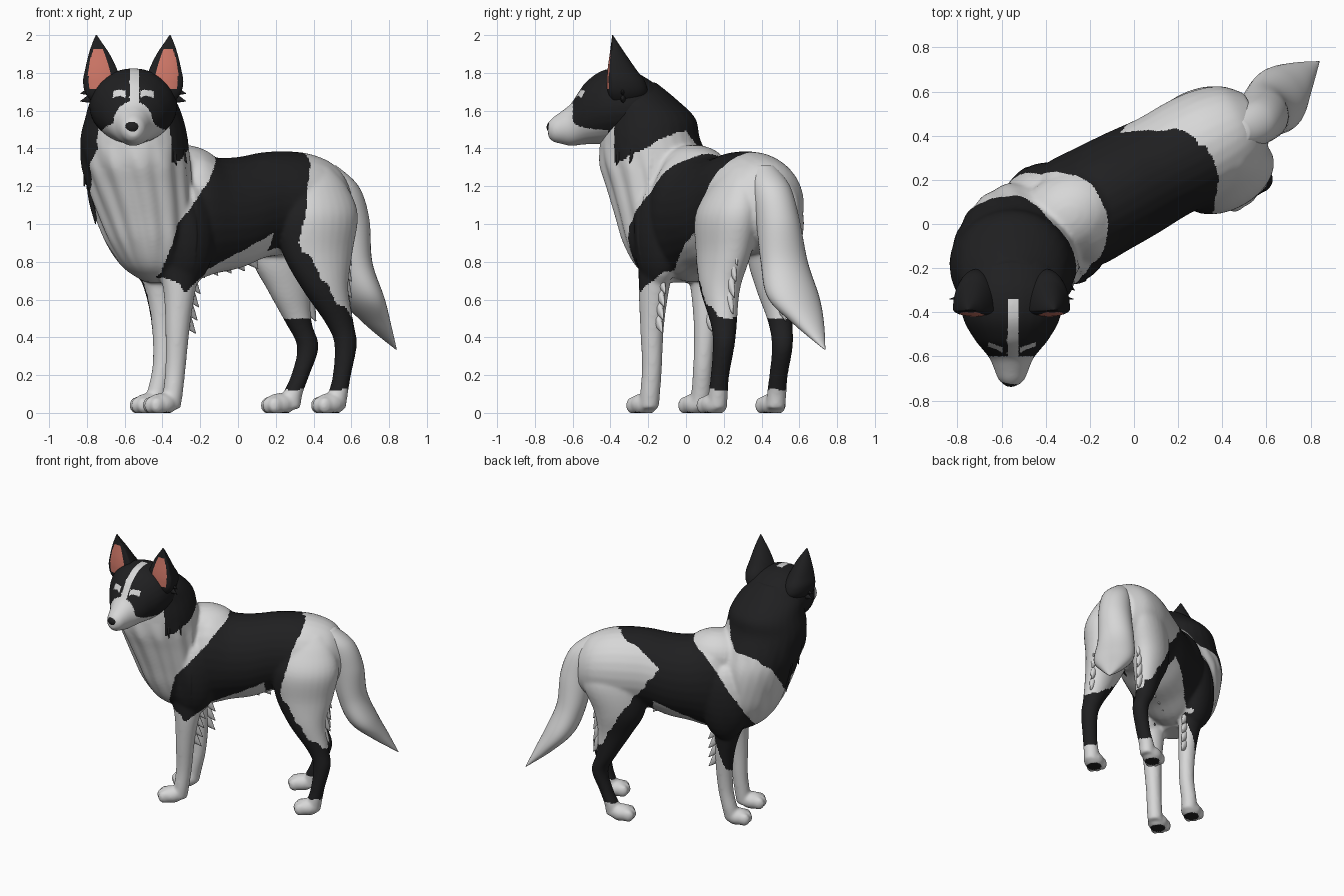
import bpy, bmesh, math
from mathutils import Vector

if "Cube" in bpy.data.objects:
    bpy.data.objects.remove(bpy.data.objects["Cube"])

# body axis: D runs from chest to rump, N points to the far flank
A = math.radians(28)
D, N = Vector((math.cos(A), math.sin(A), 0)), Vector((-math.sin(A), math.cos(A), 0))
X, Y, Z = Vector((1, 0, 0)), Vector((0, 1, 0)), Vector((0, 0, 1))
ORIGIN = Vector((0, 0.19, 0))
HX = -0.555  # head centre line


def material(name, rgb):
    m = bpy.data.materials.new(name)
    m.diffuse_color = (*rgb, 1)
    m.use_nodes = True
    m.node_tree.nodes["Principled BSDF"].inputs["Base Color"].default_value = m.diffuse_color
    return m


MATS = [material("white_fur", (0.68, 0.68, 0.68)),
        material("black_fur", (0.014, 0.014, 0.015)),
        material("inner_ear_pink", (0.64, 0.19, 0.14))]
WHITE, BLACK, PINK = 0, 1, 2


def lerp(table, v):
    """Piecewise linear lookup in an ascending table."""
    if v <= table[0][0]:
        return table[0][1]
    for (a, fa), (b, fb) in zip(table, table[1:]):
        if v <= b:
            return fa + (fb - fa) * (v - a) / (b - a)
    return table[-1][1]


def loft(bm, rings, u, v, sides=28, steps=5, front=1.0):
    """Closed tube through rings (x, y, z, radius_u, radius_v), smoothly interpolated."""
    pts, n = [], len(rings)
    for i in range(n - 1):
        p0, p1, p2, p3 = (rings[max(0, min(n - 1, j))] for j in (i - 1, i, i + 1, i + 2))
        for k in range(steps):
            t = k / steps
            pts.append([0.5 * (2 * b + (c - a) * t + (2 * a - 5 * b + 4 * c - d) * t * t
                               + (3 * b - a - 3 * c + d) * t ** 3) for a, b, c, d in zip(p0, p1, p2, p3)])
    pts.append(rings[-1])
    loops = []
    for x, y, z, a, b in pts:
        loop = []
        for k in range(sides):
            w = 2 * math.pi * k / sides
            sv = math.sin(w)
            loop.append(bm.verts.new(Vector((x, y, z)) + u * max(a, .002) * math.cos(w)
                                     + v * max(b, .002) * sv * (front if sv < 0 else 1)))
        loops.append(loop)
    for la, lb in zip(loops, loops[1:]):
        for k in range(sides):
            bm.faces.new((la[k], la[(k + 1) % sides], lb[(k + 1) % sides], lb[k]))
    bm.faces.new(loops[0])
    bm.faces.new(loops[-1])


def ball(bm, c, a, b, h):
    """Ellipsoid aligned with the body axis."""
    vs = bmesh.ops.create_uvsphere(bm, u_segments=24, v_segments=14, radius=1)["verts"]
    for p in vs:
        p.co = Vector(c) + D * p.co.x * a + N * p.co.y * b + Z * p.co.z * h


def finish(name, bm, rule, voxel=0, shape=None):
    """Make the object, fuse overlapping volumes, then colour the faces by rule."""
    bmesh.ops.recalc_face_normals(bm, faces=bm.faces)
    me = bpy.data.meshes.new(name)
    bm.to_mesh(me)
    bm.free()
    ob = bpy.data.objects.new(name, me)
    bpy.context.collection.objects.link(ob)
    if voxel:
        r = ob.modifiers.new("fuse", 'REMESH')
        r.mode, r.voxel_size = 'VOXEL', voxel
        s = ob.modifiers.new("soften", 'SMOOTH')
        s.factor, s.iterations = 0.5, 14
        dg = bpy.context.evaluated_depsgraph_get()
        me = bpy.data.meshes.new_from_object(ob.evaluated_get(dg))
        ob.modifiers.clear()
        ob.data = me
        me.name = name
    for p in me.vertices:
        if shape:
            shape(p.co)
        p.co.z = max(p.co.z, 0)
    me.update()
    me.materials.clear()
    for m in MATS:
        me.materials.append(m)
    for f in me.polygons:
        f.material_index = rule(f.center, f.normal)
        f.use_smooth = True
    return ob


# ---- body: torso, ruff, shoulders, legs and paws fused together
bm = bmesh.new()
torso = [(-.55, 1.0, .1, .16), (-.47, 1.0, .2, .27), (-.32, 1.05, .26, .36), (-.15, 1.045, .26, .31),
         (0, 1.06, .255, .295), (.15, 1.1, .245, .28), (.3, 1.11, .25, .275), (.43, 1.11, .24, .26),
         (.55, 1.1, .2, .22), (.63, 1.08, .12, .15)]
loft(bm, [(*(ORIGIN + D * s).xy, z, w, h) for s, z, w, h in torso], N, Z)
ruff = [(-.555, -.28, 1.75, .12, .12), (-.555, -.25, 1.66, .22, .2), (-.55, -.2, 1.56, .26, .25),
        (-.55, -.19, 1.45, .285, .265), (-.54, -.16, 1.32, .288, .295), (-.52, -.12, 1.2, .283, .3),
        (-.49, -.09, 1.05, .268, .285), (-.46, -.07, .9, .24, .26), (-.43, -.06, .77, .18, .2),
        (-.41, -.05, .69, .08, .1)]
loft(bm, ruff, X, Y)
for sh in ((-.28, -.15, .95), (-.438, .147, .95)):
    ball(bm, sh, .17, .12, .29)
# nape joining the ruff to the back
ball(bm, (-.3, .04, 1.25), .24, .19, .17)

hind_near = [(.42, .27, 1.3, .08, .04), (.42, .25, 1.2, .17, .1), (.42, .22, 1.05, .23, .15), (.42, .2, .85, .2, .13),
             (.46, .18, .66, .13, .1), (.54, .2, .47, .075, .068), (.57, .2, .36, .06, .058), (.55, .18, .2, .048, .05),
             (.53, .17, .1, .052, .052), (.52, .165, .02, .05, .05)]
hind_far = [(.3, .43, 1.3, .07, .04), (.28, .45, 1.2, .15, .09), (.28, .47, 1.03, .22, .13), (.24, .46, .82, .18, .12),
            (.27, .47, .65, .12, .09), (.32, .5, .48, .072, .064), (.37, .51, .35, .058, .055), (.33, .49, .2, .048, .05),
            (.29, .48, .1, .052, .052), (.28, .475, .02, .05, .05)]
fore_near = [(-.31, -.15, .85, .14, .09), (-.31, -.17, .65, .088, .078), (-.32, -.18, .45, .066, .062),
             (-.33, -.18, .25, .055, .053), (-.345, -.19, .1, .053, .053), (-.355, -.195, .02, .05, .05)]
fore_far = [(-.45, .09, .85, .14, .09), (-.415, .1, .65, .083, .073), (-.395, .1, .45, .062, .058),
            (-.4, .09, .25, .053, .052), (-.43, .08, .1, .053, .053), (-.44, .07, .02, .05, .05)]
PAWS = [(.485, .147), (.22, .458), (-.405, -.225), (-.475, .05)]
for leg in (hind_near, hind_far, fore_near, fore_far):
    loft(bm, leg, D, N)
for x, y in PAWS:
    c = Vector((x, y, .045))
    ball(bm, c, .083, .07, .06)
    for k in (-1, 0, 1):  # toes
        ball(bm, c - D * (.06 - .012 * abs(k)) + N * .043 * k - Z * .005, .041, .03, .046)

FRONT_NEAR = [(.8, -.56), (1.0, -.51), (1.2, -.32), (1.3, -.24), (1.36, -.17)]
FRONT_FAR = [(.75, -.62), (.9, -.55), (1.0, -.49), (1.2, -.35), (1.3, -.26), (1.36, -.17)]
REAR_NEAR = [(.5, .55), (.6, .41), (.9, .22), (1.0, .24), (1.2, .29), (1.35, .36)]
REAR_FAR = [(.5, .58), (.6, .44), (.8, .35), (1.0, .2), (1.2, .05), (1.32, .2), (1.37, .33)]
LOW_NEAR = [(-.53, .72), (-.45, .64), (-.3, .74), (.07, .94), (.1, .95)]
LOW_FAR = [(-.56, .5), (-.48, .38), (-.4, .43), (-.3, .74), (.07, .94), (.1, .95)]


def body_colour(p, n):
    x, y, z = p
    if z < .02 and n.z < -.6 and any(math.hypot(x - a, y - b) < .05 for a, b in PAWS):
        return BLACK  # paw pads
    q = p - ORIGIN
    wob = .004 * math.sin(55 * x + 38 * y) + .003 * math.sin(90 * z)
    s, t = q.dot(D) + wob, q.dot(N)
    z += wob
    # mane, hanging lower on the far side
    k = max(0, min(1, (-x - .37) / .15)) if y > -.15 else max(0, min(1, (-x - .35) / .35))
    low = (1 - k) * min(1.49, 1.32 + .5 * (y + .38)) + k * max(1.0, 1.04 + 1.3 * (y + .1))
    edge = -.38 + k * .7 * max(0, 1.4 - z)
    if z > low and y > edge and s < -.33:
        return BLACK
    # hind legs
    if s > .1 and z < .5:
        return BLACK if z > .12 else WHITE
    # saddle and the strips down the legs
    if s < lerp(FRONT_FAR if t > 0 else FRONT_NEAR, z) or s > lerp(REAR_FAR if t > 0 else REAR_NEAR, z):
        return WHITE
    if s < .1:
        ok = z > lerp(LOW_FAR if t > 0 else LOW_NEAR, s) and (z > .8 or abs(t) > .115)
    else:
        ok = z > .95 or abs(t) > .14
    return BLACK if ok else WHITE


def ruff_folds(c):
    q = c - ORIGIN
    if q.dot(D) < -.4 and .75 < c.z < 1.42:
        w = math.atan2(c.y + .1, c.x + .5)
        amount = .022 * min(1, (c.z - .75) * 6, (1.42 - c.z) * 8) * (1 if c.y < -.1 else .4)
        f = 1 + amount * math.sin(w * 15 + c.z * 10)
        c.x, c.y = -.5 + (c.x + .5) * f, -.1 + (c.y + .1) * f


finish("body", bm, body_colour, .0095, ruff_folds)

# ---- head
bm = bmesh.new()
head = [(-.13, 1.6, .18, .12), (-.28, 1.625, .23, .185), (-.42, 1.622, .222, .198), (-.52, 1.592, .17, .17),
        (-.57, 1.557, .13, .14), (-.61, 1.525, .099, .112), (-.66, 1.51, .078, .086),
        (-.705, 1.5, .059, .064), (-.73, 1.5, .032, .037)]
loft(bm, [(HX, y, z, a, b) for y, z, a, b in head], X, Z)


def head_colour(p, n):
    h, y, z = p.x - HX, p.y, p.z
    if y < -.6 or (y < -.41 and z < 1.6 - .62 * abs(h) + .004 * math.sin(80 * h)):
        return WHITE  # muzzle
    if abs(h - .006) < .026 and y < -.34 and z > 1.5:
        return WHITE  # blaze
    if abs(abs(h) - .073) < .035 and abs(z - 1.695 + .25 * abs(abs(h) - .07)) < .017 and y < -.45:
        return WHITE  # brow marks
    return BLACK


finish("head", bm, head_colour, .008)

# ---- nose
bm = bmesh.new()
vs = bmesh.ops.create_uvsphere(bm, u_segments=20, v_segments=12, radius=1)["verts"]
for p in vs:
    p.co = Vector((HX - .003 + p.co.x * .046, -.7 + p.co.y * .038, 1.512 + p.co.z * .038))
finish("nose", bm, lambda p, n: BLACK)

# ---- ears
EAR = [(.13, -.36, 1.6, .04, .08), (.155, -.38, 1.68, .09, .17), (.165, -.385, 1.75, .1, .17),
       (.17, -.39, 1.82, .084, .125), (.18, -.39, 1.9, .055, .07), (.19, -.39, 1.96, .025, .03),
       (.195, -.39, 2.0, .003, .003)]
for name, sd in (("ear_left", -1), ("ear_right", 1)):
    bm = bmesh.new()
    loft(bm, [(HX + sd * r[0], *r[1:]) for r in EAR], X, Y, sides=56, steps=10, front=.2)

    def ear_colour(p, n, sd=sd):
        half = lerp([(1.72, .057), (1.8, .06), (1.88, .042), (1.92, .025)], p.z)
        mid = HX + sd * (.178 + .06 * max(0, p.z - 1.8))
        return PINK if n.y < -.2 and 1.715 < p.z < 1.925 and abs(p.x - mid) < half else BLACK

    finish(name, bm, ear_colour)

# ---- tail
bm = bmesh.new()
loft(bm, [(.46, .41, 1.31, .06, .06), (.535, .45, 1.2, .105, .1), (.58, .485, 1.03, .115, .115),
          (.6, .52, .8, .105, .13), (.66, .57, .61, .105, .145), (.74, .65, .47, .065, .085),
          (.838, .735, .335, .003, .003)], D, N, sides=32, steps=8)
finish("tail", bm, lambda p, n: WHITE)


# ---- fur tufts, rooted inside the fur
def tufts(name, items, colour):
    bm = bmesh.new()
    for base, tip, r in items:
        b, t = Vector(base), Vector(tip)
        u = (t - b).cross(Z).normalized()
        v = (t - b).normalized().cross(u)
        b -= (t - b) * .35
        loft(bm, [(*b.lerp(t, k), r * w * .6, r * w) for k, w in ((0, 1), (.5, .7), (1, .02))], u, v, 10, 3)
    finish(name, bm, lambda p, n: colour)


def row(start, step, count, lean, r):
    """A row of tufts, each leaning the same way."""
    return [(Vector(start) + Vector(step) * i, Vector(start) + Vector(step) * i + lean, r) for i in range(count)]


tufts("leg_feathering", row((-.27, -.145, .72), (-.008, -.005, -.07), 4, D * .08 - Z * .09, .05)
      + row((-.37, .12, .72), (0, -.002, -.07), 4, D * .08 - Z * .09, .05)
      + row((.54, .24, .88), (.0, -.008, -.085), 5, D * .07 - Z * .1, .055)
      + row((.36, .5, .84), (.0, .0, -.085), 4, D * .06 - Z * .1, .055), WHITE)
tufts("belly_fringe", row(ORIGIN - D * .25 + Z * .775, D * .08 + Z * .012, 5, D * .05 - Z * .06, .045), WHITE)
cheeks = []
for sd in (-1, 1):
    for z, r in ((1.71, .035), (1.67, .035)):
        cheeks.append(((HX + sd * .2, -.33, z), (HX + sd * .28, -.34, z - .02), r))
tufts("mane_tufts", cheeks + [((-.32, -.26, 1.43), (-.27, -.3, 1.32), .04), ((-.36, -.33, 1.42), (-.325, -.37, 1.31), .04),
                              ((-.76, -.13, 1.17), (-.755, -.13, 1.0), .045),
                              ((-.78, -.18, 1.33), (-.815, -.2, 1.2), .045)], BLACK)
